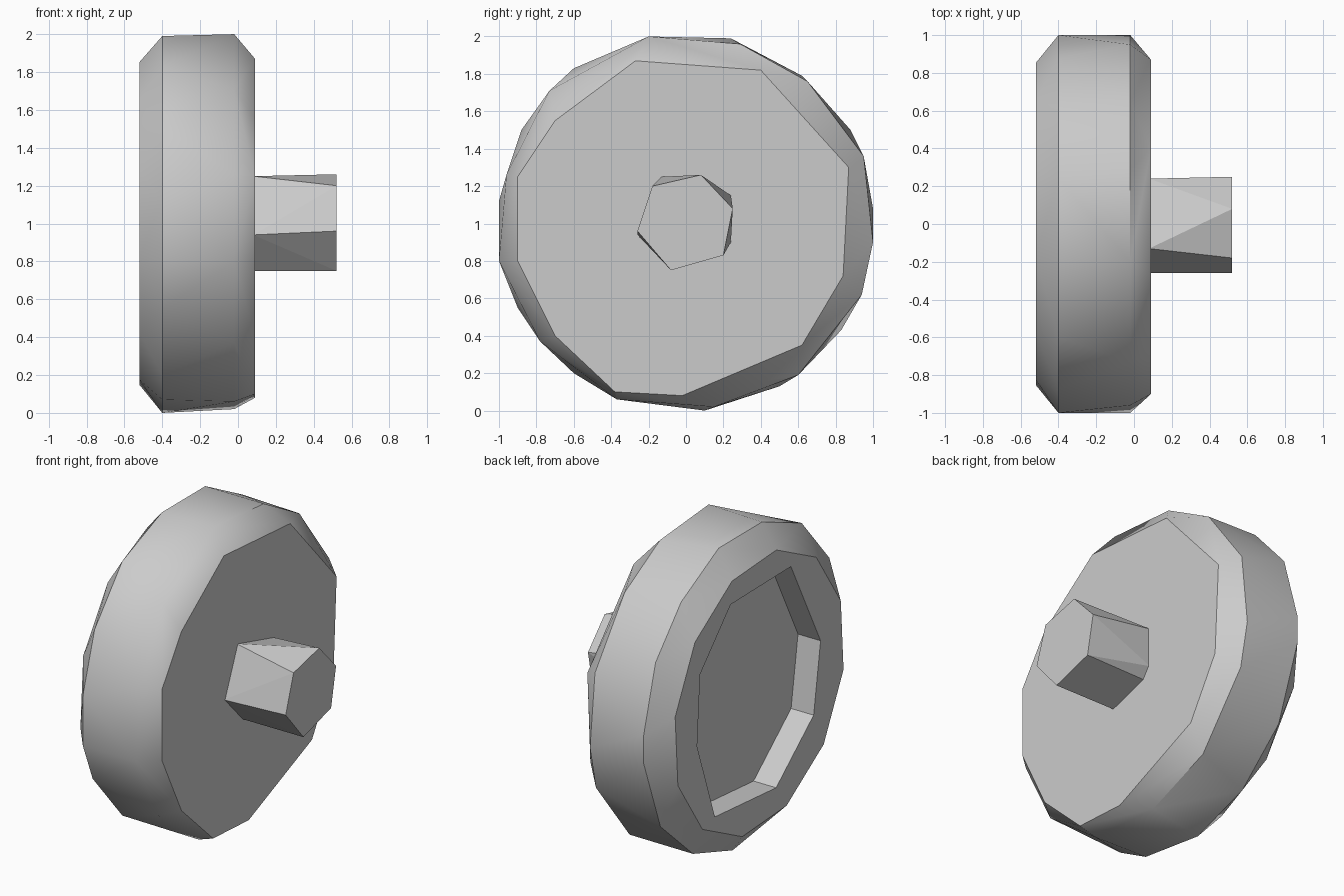
import bpy
import bmesh
from math import cos, sin, pi, radians

if "Cube" in bpy.data.objects:
    bpy.data.objects.remove(bpy.data.objects["Cube"], do_unlink=True)

# One plain grey for the whole model
grey = bpy.data.materials.new("plain grey")
grey.use_nodes = True
colour = (0.6, 0.6, 0.6, 1)
grey.diffuse_color = colour
grey.node_tree.nodes["Principled BSDF"].inputs["Base Color"].default_value = colour


def circle(radius, sides, phase=0):
    return [(radius * cos(2 * pi * i / sides + phase),
             1 + radius * sin(2 * pi * i / sides + phase)) for i in range(sides)]


def hull(name, *rings):
    """Wrap a convex skin around (x, outline) rings; outlines are (y, z) points."""
    bm = bmesh.new()
    for x, outline in rings:
        for y, z in outline:
            bm.verts.new((x, y, z))
    bmesh.ops.convex_hull(bm, input=bm.verts[:])
    loose = [v for v in bm.verts if not v.link_faces]
    bmesh.ops.delete(bm, geom=loose, context='VERTS')
    bmesh.ops.dissolve_limit(bm, angle_limit=radians(1),
                             verts=bm.verts[:], edges=bm.edges[:])
    bmesh.ops.recalc_face_normals(bm, faces=bm.faces[:])
    mesh = bpy.data.meshes.new(name)
    bm.to_mesh(mesh)
    bm.free()
    mesh.materials.append(grey)
    obj = bpy.data.objects.new(name, mesh)
    bpy.context.collection.objects.link(obj)
    return obj


def activate(obj):
    bpy.ops.object.select_all(action='DESELECT')
    obj.select_set(True)
    bpy.context.view_layer.objects.active = obj


# Wheel: unevenly faceted outlines, joined by a bevelled tread
outer_face = [(-.27, 1.87), (.4, 1.82), (.87, 1.3), (.84, .72), (.62, .35),
              (-.02, .08), (-.38, .1), (-.7, .4), (-.9, .8), (-.9, 1.25), (-.7, 1.55)]
outer_tread = [(-.2, 2), (.29, 1.96), (.65, 1.76), (.95, 1.36), (1, .9), (.94, .62),
               (.6, .19), (.15, .02), (-.37, .06), (-.78, .37), (-1, .8),
               (-.96, 1.26), (-.73, 1.71)]
inner_tread = [(-.2, 1.99), (.24, 1.99), (.62, 1.79), (.88, 1.5), (1, 1.08), (1, .9),
               (.83, .43), (.5, .13), (.1, 0), (-.37, .07), (-.6, .2), (-.9, .55),
               (-1, .8), (-1, 1.12), (-.88, 1.5), (-.6, 1.83)]
wheel = hull("wheel", (.09, outer_face), (-.02, outer_tread),
             (-.4, inner_tread), (-.52, circle(.87, 12, .2)))

# Recess in the inner side of the wheel
recess = [(-.32, 1.69), (-.62, 1.1), (-.55, .65), (-.17, .33),
          (.45, .38), (.63, .9), (.6, 1.35), (.29, 1.68)]
cutter = hull("recess_cutter", (-.7, recess), (-.36, recess))
cutter.hide_render = True
cut = wheel.modifiers.new("recess", 'BOOLEAN')
cut.object = cutter
cut.operation = 'DIFFERENCE'
cut.solver = 'EXACT'
activate(wheel)
bpy.ops.object.modifier_apply(modifier=cut.name)
bpy.data.objects.remove(cutter, do_unlink=True)
bpy.ops.object.shade_smooth_by_angle(angle=radians(30))

# Axle: a slightly twisted six-sided peg
axle_base = [(-.13, 1.25), (.24, 1.15), (.24, .9), (.19, .83), (-.08, .75), (-.26, .94)]
axle_end = [(-.26, .96), (-.18, 1.2), (.08, 1.26), (.25, 1.08), (.2, .83), (-.08, .75)]
axle = hull("axle", (.08, axle_base), (.52, axle_end))
